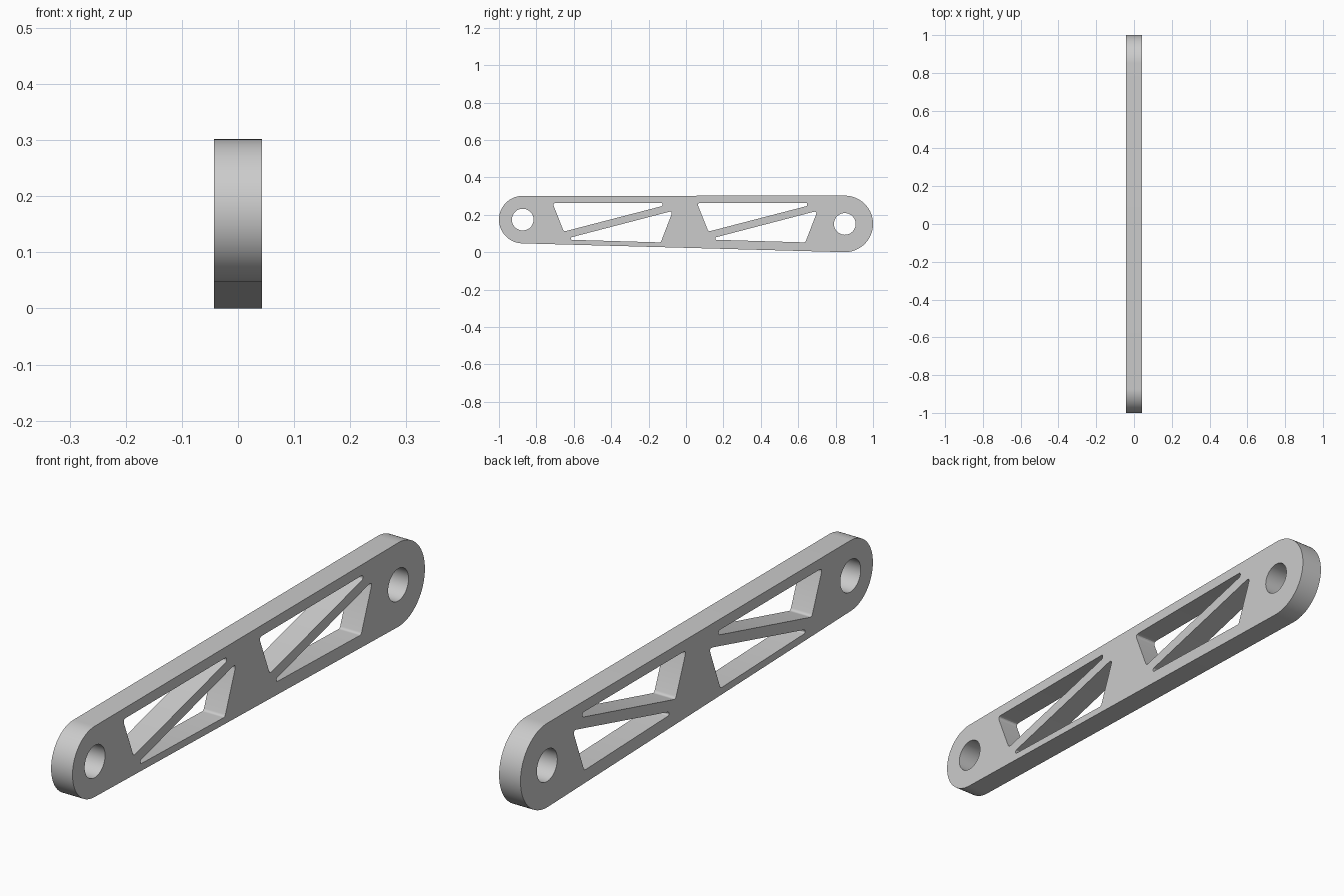
import bpy, bmesh, math
from mathutils import Vector, Matrix

cube = bpy.data.objects.get("Cube")
if cube:
    bpy.data.objects.remove(cube)

HALF_WIDTH = 0.0425
BACK = (Vector((0.849, 0.151)), 0.151)
FRONT = (Vector((-0.873, 0.174)), 0.127)
HOLE_RADIUS = 0.058
PANEL_STEP = 0.773


def arc(centre, radius, start, end, steps):
    """Points along a circular arc."""
    angles = [start + (end - start) * i / steps for i in range(steps + 1)]
    return [centre + radius * Vector((math.cos(a), math.sin(a))) for a in angles]


def rounded(corners, radius, steps=5):
    """Closed polygon with filleted corners."""
    points = []
    pts = [Vector(c) for c in corners]
    for i, p in enumerate(pts):
        a = pts[i - 1] - p
        b = pts[(i + 1) % len(pts)] - p
        half = a.angle(b) / 2
        cut = min(radius / math.tan(half), a.length * 0.45, b.length * 0.45)
        start, end = p + a.normalized() * cut, p + b.normalized() * cut
        for s in range(steps + 1):
            t = s / steps
            points.append(start * (1 - t) ** 2 + p * 2 * t * (1 - t) + end * t * t)
    return points


# Outer outline: two end rounds joined by their common tangents
gap = BACK[0] - FRONT[0]
lean = math.acos((BACK[1] - FRONT[1]) / gap.length)
axis = math.atan2(gap.y, gap.x)
top, bottom = axis + math.pi - lean, axis - math.pi + lean
outline = arc(*BACK, bottom, top, 40)
outline += arc(*FRONT, top, bottom + math.tau, 40)

# Pin holes and the two pairs of truss pockets
loops = [outline]
for centre, _ in (FRONT, BACK):
    loops.append(arc(centre, HOLE_RADIUS, 0, math.tau, 48)[:-1])
upper = [(-0.714, 0.263), (-0.125, 0.263), (-0.125, 0.247), (-0.653, 0.110)]
lower = [(-0.615, 0.079), (-0.070, 0.221), (-0.135, 0.052), (-0.615, 0.066)]
for shift in (0, PANEL_STEP):
    for pocket in (upper, lower):
        loops.append(rounded([(y + shift, z) for y, z in pocket], 0.012))

# Fill the profile as a flat curve and extrude it across the width
curve = bpy.data.curves.new("link_arm_profile", 'CURVE')
curve.dimensions = '2D'
curve.fill_mode = 'BOTH'
curve.extrude = HALF_WIDTH
for loop in loops:
    spline = curve.splines.new('POLY')
    spline.points.add(len(loop) - 1)
    for point, p in zip(spline.points, loop):
        point.co = (p.x, p.y, 0, 1)
    spline.use_cyclic_u = True
profile = bpy.data.objects.new("link_arm_profile", curve)
bpy.context.collection.objects.link(profile)
bpy.context.view_layer.update()
evaluated = profile.evaluated_get(bpy.context.evaluated_depsgraph_get())
mesh = bpy.data.meshes.new_from_object(evaluated)
bpy.data.objects.remove(profile)

# Stand the arm up: profile lies in the y-z plane, width along x
mesh.transform(Matrix(((0, 0, 1, 0), (1, 0, 0, 0), (0, 1, 0, 0), (0, 0, 0, 1))))
bm = bmesh.new()
bm.from_mesh(mesh)
bmesh.ops.remove_doubles(bm, verts=bm.verts, dist=0.0001)
bmesh.ops.recalc_face_normals(bm, faces=bm.faces)
bm.to_mesh(mesh)
bm.free()

# Plain grey finish
grey = bpy.data.materials.new("light_grey")
grey.use_nodes = True
colour = (0.6, 0.6, 0.6, 1)
grey.diffuse_color = colour
grey.node_tree.nodes["Principled BSDF"].inputs["Base Color"].default_value = colour
mesh.materials.clear()
mesh.materials.append(grey)

arm = bpy.data.objects.new("link_arm", mesh)
bpy.context.collection.objects.link(arm)
bpy.context.view_layer.objects.active = arm
arm.select_set(True)
bpy.ops.object.shade_smooth_by_angle(angle=math.radians(30))
